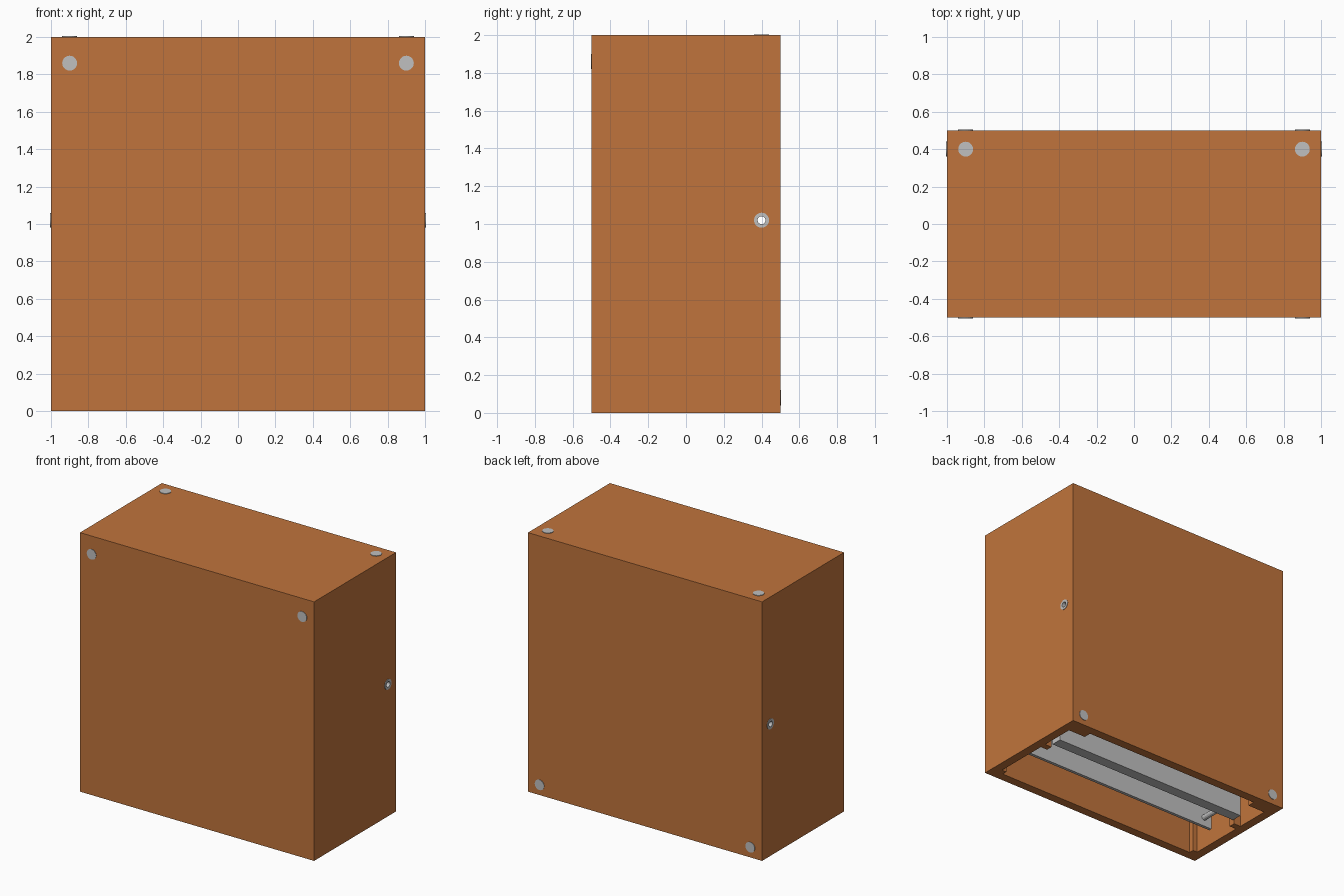
import bpy, bmesh, math
from mathutils import Matrix, Vector

cube = bpy.data.objects.get("Cube")
if cube:
    bpy.data.objects.remove(cube, do_unlink=True)


def material(name, rgb):
    m = bpy.data.materials.new(name)
    m.use_nodes = True
    m.diffuse_color = (*rgb, 1)
    m.node_tree.nodes["Principled BSDF"].inputs["Base Color"].default_value = (*rgb, 1)
    return m


wood = material("warm wood", (0.53, 0.175, 0.045))
metal = material("brushed metal", (0.53, 0.53, 0.53))


def make(name, bm, mat):
    bmesh.ops.recalc_face_normals(bm, faces=bm.faces)
    mesh = bpy.data.meshes.new(name)
    bm.to_mesh(mesh)
    bm.free()
    mesh.materials.append(mat)
    ob = bpy.data.objects.new(name, mesh)
    bpy.context.scene.collection.objects.link(ob)
    return ob


def box(name, lo, hi, mat):
    lo, hi = Vector(lo), Vector(hi)
    bm = bmesh.new()
    bmesh.ops.create_cube(bm, size=1)
    for v in bm.verts:
        v.co = Vector(a + (c + 0.5) * (b - a) for a, b, c in zip(lo, hi, v.co))
    return make(name, bm, mat)


def turn(axis):
    return Vector((0, 0, 1)).rotation_difference(Vector(axis)).to_matrix().to_4x4()


def cylinder(name, centre, axis, radius, depth, mat, sides=20):
    bm = bmesh.new()
    bmesh.ops.create_cone(bm, cap_ends=True, segments=sides, radius1=radius,
                          radius2=radius, depth=depth,
                          matrix=Matrix.Translation(centre) @ turn(axis))
    return make(name, bm, mat)


def tube(name, centre, axis, inner, outer, depth, mat, sides=20):
    # Rectangular section swept around the axis
    bm = bmesh.new()
    h = depth / 2
    section = [(inner, -h), (outer, -h), (outer, h), (inner, h)]
    rings = [[bm.verts.new((r * math.cos(a), r * math.sin(a), z)) for r, z in section]
             for a in (2 * math.pi * i / sides for i in range(sides))]
    for i in range(sides):
        p, q = rings[i], rings[(i + 1) % sides]
        for j in range(4):
            k = (j + 1) % 4
            bm.faces.new((p[j], q[j], q[k], p[k]))
    bm.transform(Matrix.Translation(centre) @ turn(axis))
    return make(name, bm, mat)


def cut(target, cutter):
    mod = target.modifiers.new("cut", 'BOOLEAN')
    mod.operation = 'DIFFERENCE'
    mod.solver = 'EXACT'
    mod.object = cutter
    bpy.context.view_layer.objects.active = target
    bpy.ops.object.modifier_apply(modifier=mod.name)
    bpy.data.objects.remove(cutter, do_unlink=True)


# Hollow case, open underneath, with a cable hole through both sides
T = 0.07
case = box("case", (-1, -0.5, 0), (1, 0.5, 2), wood)
cut(case, box("cavity", (T - 1, T - 0.5, -0.2), (1 - T, 0.5 - T, 2 - T), wood))
HOLE_Y, HOLE_Z = 0.4, 1.02
cut(case, cylinder("hole", (0, HOLE_Y, HOLE_Z), (1, 0, 0), 0.03, 3, wood))

for side, s in (("left", 1), ("right", -1)):
    # Screw heads on the front, top and back
    cylinder(f"front_screw_{side}", (s * 0.9, -0.5, 1.86), (0, -1, 0), 0.04, 0.008, metal)
    cylinder(f"top_screw_{side}", (s * 0.9, 0.4, 2), (0, 0, 1), 0.04, 0.008, metal)
    cylinder(f"back_screw_{side}", (s * 0.9, 0.5, 0.08), (0, 1, 0), 0.04, 0.008, metal)

    # Eyelet lining the cable hole
    tube(f"eyelet_flange_{side}", (s * 1.0, HOLE_Y, HOLE_Z), (1, 0, 0), 0.021, 0.04, 0.008, metal)
    tube(f"eyelet_sleeve_{side}", (s * 0.962, HOLE_Y, HOLE_Z), (1, 0, 0), 0.021, 0.03, 0.07, metal)

    # Wooden cleats along the inside of the side wall
    for name, inner, y0, y1, top in (("front_cleat", 0.89, -0.43, -0.39, 1.93),
                                     ("middle_cleat", 0.87, 0.05, 0.10, 1.93),
                                     ("back_block", 0.78, 0.37, 0.43, 0.16)):
        xs = sorted((s * inner, s * 0.93))
        box(f"{name}_{side}", (xs[0], y0, 0), (xs[1], y1, top), wood)

# Upright metal panels inside
box("front_panel", (-0.86, -0.17, 0.06), (0.86, -0.146, 1.85), metal)
box("back_panel", (-0.86, 0.10, 0.027), (0.86, 0.185, 1.85), metal)

# Peg standing out from the front panel
cylinder("peg", (-0.79, -0.06, 0.13), (0, 1, 0), 0.022, 0.18, metal, 12)
